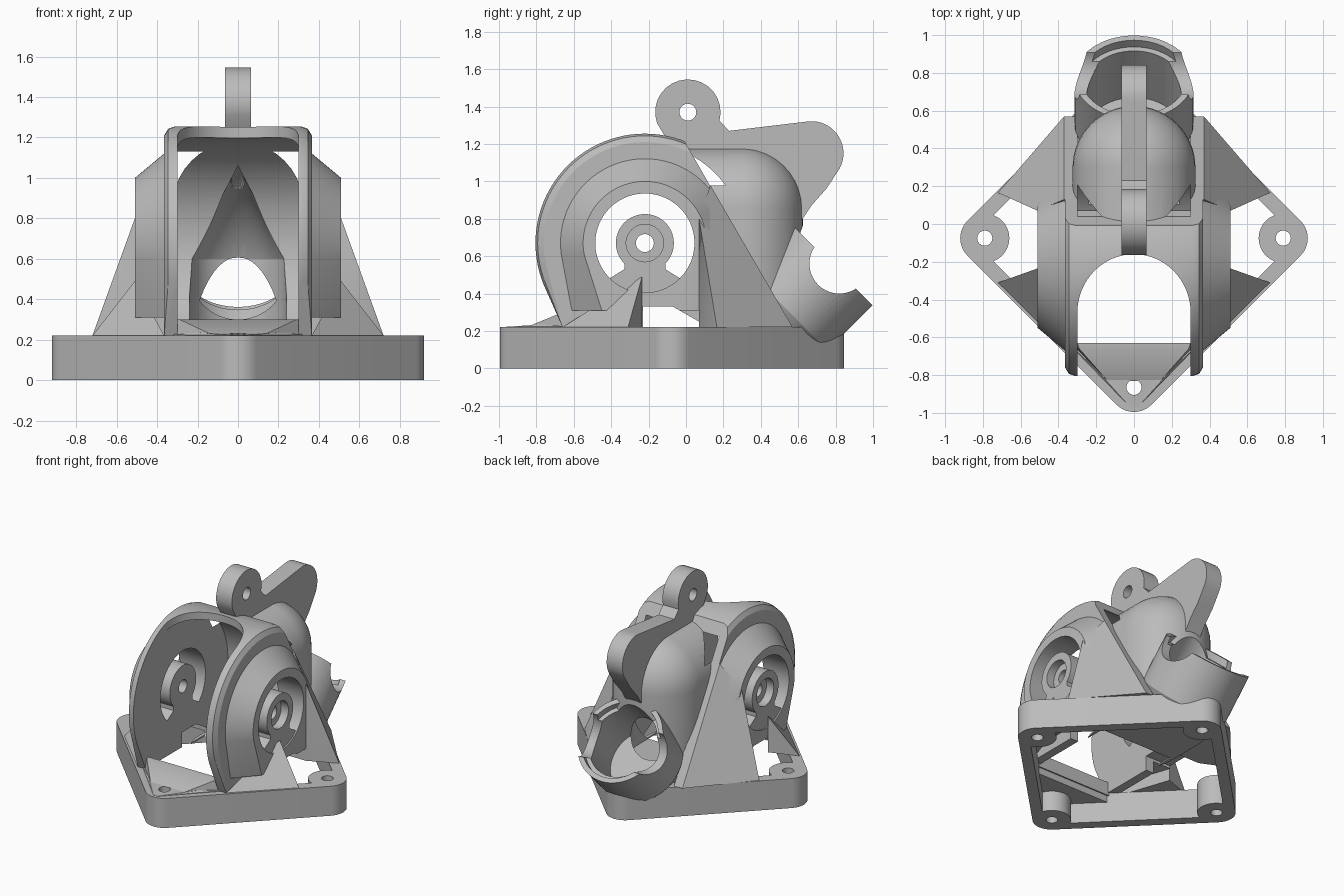
import bpy, bmesh, math
from mathutils import Vector

if "Cube" in bpy.data.objects:
    bpy.data.objects.remove(bpy.data.objects["Cube"], do_unlink=True)

grey = bpy.data.materials.new("plain grey")
grey.use_nodes = True
colour = (0.5, 0.5, 0.5, 1)
grey.diffuse_color = colour
grey.node_tree.nodes["Principled BSDF"].inputs["Base Color"].default_value = colour

HUB_Y, HUB_Z = -0.22, 0.67      # wheel axle
BASE_Y, CORNER = -0.075, 0.79   # base centre and distance to its screw holes
TAU = math.tau
UP = Vector((0, 0, 1))


def finish(name, bm):
    bmesh.ops.recalc_face_normals(bm, faces=bm.faces)
    mesh = bpy.data.meshes.new(name)
    bm.to_mesh(mesh)
    bm.free()
    mesh.materials.append(grey)
    ob = bpy.data.objects.new(name, mesh)
    bpy.context.scene.collection.objects.link(ob)
    return ob


def hull(name, points):
    bm = bmesh.new()
    for p in points:
        bm.verts.new(p)
    bmesh.ops.convex_hull(bm, input=bm.verts)
    bmesh.ops.delete(bm, geom=[v for v in bm.verts if not v.link_faces], context='VERTS')
    bmesh.ops.dissolve_limit(bm, angle_limit=0.002, verts=bm.verts, edges=bm.edges)
    return finish(name, bm)


def both_sides(points):
    return [(s * x, y, z) for s in (-1, 1) for x, y, z in points]


def prism(name, outline, x0, x1):
    bm = bmesh.new()
    face = bm.faces.new([bm.verts.new((x0, y, z)) for y, z in outline])
    out = bmesh.ops.extrude_face_region(bm, geom=[face])["geom"]
    bmesh.ops.translate(bm, vec=(x1 - x0, 0, 0),
                        verts=[v for v in out if isinstance(v, bmesh.types.BMVert)])
    return finish(name, bm)


def ring(centre, axis, r, n=64):
    turn = Vector(axis).to_track_quat('Z', 'Y')
    return [Vector(centre) + turn @ Vector((r * math.cos(TAU * i / n), r * math.sin(TAU * i / n), 0))
            for i in range(n)]


def rod(name, a, b, r, n=64):
    axis = Vector(b) - Vector(a)
    return hull(name, ring(a, axis, r, n) + ring(b, axis, r, n))


def wheel_ring(x, r):
    return ring((x, HUB_Y, HUB_Z), (1, 0, 0), r, 96)


def arc(cy, cz, r, a0, a1, n=16):
    angles = [math.radians(a0 + (a1 - a0) * i / n) for i in range(n + 1)]
    return [(cy + r * math.cos(a), cz + r * math.sin(a)) for a in angles]


def cut(ob, *cutters):
    bpy.context.view_layer.objects.active = ob
    for c in cutters:
        mod = ob.modifiers.new("cut", 'BOOLEAN')
        mod.operation, mod.solver, mod.object = 'DIFFERENCE', 'EXACT', c
        bpy.ops.object.modifier_apply(modifier=mod.name)


# Cutters
slope = Vector((0, 1, 1)).normalized()
mouth = Vector((0, 0.775, 0.56))
slot_cut = hull("slot_cutter", wheel_ring(-0.3, 0.53) + wheel_ring(0.3, 0.53))
axle_hole = hull("side_hole_cutter", wheel_ring(-1, 0.265) + wheel_ring(1, 0.265))
front_cut = hull("front_cutter", [(0.3 * math.cos(TAU * i / 64), -0.47 + 0.31 * math.sin(TAU * i / 64), z)
                                  for i in range(33) for z in (0, 2)]
                 + both_sides([(0.3, -1.3, 0), (0.3, -1.3, 2)]))
back_cut = prism("back_cutter", [(-0.045, 1.28), (0.59, 0.17), (1.3, 0.17), (1.3, 1.28)], -1, 1)
chute_cut = hull("chute_cutter", [p for y in (0, 0.23) for z in (0.25, 0.6) for p in ring((0, y, z), UP, 0.24)]
                 + [(0, 0.25, 1.06), (0, -0.1, 1.06)])
bore_cut = rod("bore_cutter", mouth - slope * 0.4, mouth + slope * 0.15, 0.25)
lip_cut = rod("lip_cutter", mouth - slope * 0.05, mouth + slope * 0.05, 0.28)
notch_cut = rod("notch_cutter", (-1, 0.82, 0.56), (1, 0.82, 0.56), 0.16)
window_cut = prism("window_cutter", [(-0.23, 0.21), (0.07, 0.21), (0.07, 0.25), (-0.07, 0.33), (-0.23, 0.33)], -1, 1)
lug_hole = rod("lug_hole_cutter", (-1, 0.01, 1.37), (1, 0.01, 1.37), 0.045, 32)
inner_square = hull("base_cutter", [(x, BASE_Y + y, z) for z in (-0.1, 0.5)
                                    for x, y in ((0.865, 0), (-0.865, 0), (0, 0.865), (0, -0.865))])
cutters = [slot_cut, axle_hole, front_cut, back_cut, chute_cut, bore_cut, lip_cut, notch_cut,
           window_cut, lug_hole, inner_square]
parts = []

# Base frame with four screw bosses, and the sloping lip at the front
corners = [(CORNER, BASE_Y), (-CORNER, BASE_Y), (0, BASE_Y + CORNER), (0, BASE_Y - CORNER)]
base = hull("base_frame", [p for x, y in corners for z in (0, 0.22) for p in ring((x, y, z), UP, 0.13, 48)])
cut(base, inner_square, bore_cut)
plate = hull("front_plate", both_sides([
    (0.02, -0.97, 0.15), (0.02, -0.97, 0.222), (0.34, -0.64, 0.15), (0.34, -0.64, 0.225), (0.2, -0.77, 0.235)]))
lip = hull("front_lip", both_sides([
    (0.14, -0.83, 0.23), (0.2, -0.72, 0.275), (0.29, -0.66, 0.3), (0.3, -0.63, 0.3), (0.34, -0.63, 0.2),
    (0.2, -0.66, 0.2)]))
parts += [base, plate, lip]
for x, y in corners:
    hole = rod("screw_cutter", (x, y, -0.1), (x, y, 0.5), 0.04, 32)
    boss = rod("screw_boss", (x, y, 0), (x, y, 0.22), 0.13, 48)
    cut(boss, hole, bore_cut)
    cut(plate, hole)
    cutters.append(hole)
    parts.append(boss)

# Wheel housing with softened rim
shell = both_sides([(0.365, -0.66, 0.22), (0.365, 0.5, 0.22)])
for s in (-1, 1):
    for x, r in ((0.31, 0.585), (0.345, 0.573), (0.365, 0.54)):
        shell += [p for p in wheel_ring(s * x, r) if p.z > 0.31]
housing = hull("wheel_housing", shell)
cut(housing, back_cut, slot_cut, front_cut, chute_cut, axle_hole, window_cut, bore_cut)
parts.append(housing)

# Domed chute body and the upward tube
body_points = []
for y in (0, 0.3):
    body_points += ring((0, y, 0.2), UP, 0.325)
    for i in range(10):
        a = TAU * i / 40
        body_points += ring((0, y, 0.855 + 0.325 * math.sin(a)), UP, 0.325 * math.cos(a))
    body_points.append((0, y, 1.18))
body = hull("chute_body", body_points)
cut(body, slot_cut, chute_cut, axle_hole, window_cut, front_cut, bore_cut, notch_cut)
tube = hull("chute_tube", ring(mouth, slope, 0.315) + ring(mouth - slope * 0.34, slope, 0.315)
            + ring(mouth - slope * 0.45, slope, 0.25))
cut(tube, bore_cut, lip_cut, notch_cut, chute_cut)
parts += [body, tube]

# Top fin with mounting lug
fin = prism("top_fin", arc(0.01, 1.37, 0.175, 200, -15) + [(0.23, 1.27), (0.65, 1.32)]
            + arc(0.67, 1.15, 0.172, 85, -28)
            + [(0.75, 0.96), (0.67, 0.87), (0.61, 0.78), (0.5, 0.72), (0.3, 0.95), (0, 1.17), (-0.1, 1.22)],
            -0.065, 0.065)
cut(fin, lug_hole, slot_cut, chute_cut)
parts.append(fin)

for s, side in ((1, "left"), (-1, "right")):
    # Tapered side drum
    drum = hull(side + "_drum", [p for x, r in ((0.36, 0.455), (0.51, 0.33)) for p in wheel_ring(s * x, r) if p.z > 0.6]
                + [(s * x, y, 0.31) for x, y in ((0.36, -0.615), (0.51, -0.45), (0.36, 0.45), (0.51, 0.07))])
    cut(drum, axle_hole, window_cut)
    # Axle hub on its stem
    hub = rod(side + "_hub", (s * 0.3, HUB_Y, HUB_Z), (s * 0.5, HUB_Y, HUB_Z), 0.155)
    hole = rod("hub_cutter", (0, HUB_Y, HUB_Z), (s, HUB_Y, HUB_Z), 0.048, 32)
    recess = rod("recess_cutter", (s * 0.44, HUB_Y, HUB_Z), (s, HUB_Y, HUB_Z), 0.1)
    stem = prism(side + "_hub_stem", [(-0.11, 0.56), (-0.11, 0.53), (-0.03, 0.48), (-0.06, 0.38), (-0.38, 0.38),
                                      (-0.41, 0.48), (-0.33, 0.53), (-0.33, 0.56)], s * 0.3, s * 0.5)
    cut(hub, hole, recess)
    cutters += [hole, recess]
    # Slanted buttresses
    back = hull(side + "_back_buttress", [(s * x, y, z) for x, y, z in (
        (0.51, 0.07, 0.8), (0.72, 0.165, 0.22), (0.37, 0.57, 0.22), (0.37, 0.13, 0.98),
        (0.51, 0.07, 0.22), (0.3, 0.07, 0.22), (0.3, 0.57, 0.22), (0.3, 0.13, 0.98))])
    front = hull(side + "_front_buttress", [(s * x, y, z) for x, y, z in (
        (0.51, -0.235, 0.49), (0.72, -0.31, 0.22), (0.51, -0.235, 0.22),
        (0.365, -0.66, 0.22), (0.44, -0.45, 0.3))])
    cut(back, axle_hole, slot_cut, bore_cut)
    parts += [drum, hub, stem, back, front]

for c in cutters:
    bpy.data.objects.remove(c, do_unlink=True)

# Smooth curved faces, keep edges sharp
bpy.ops.object.select_all(action='DESELECT')
for ob in parts:
    ob.select_set(True)
bpy.context.view_layer.objects.active = parts[0]
bpy.ops.object.shade_smooth_by_angle(angle=math.radians(25))
